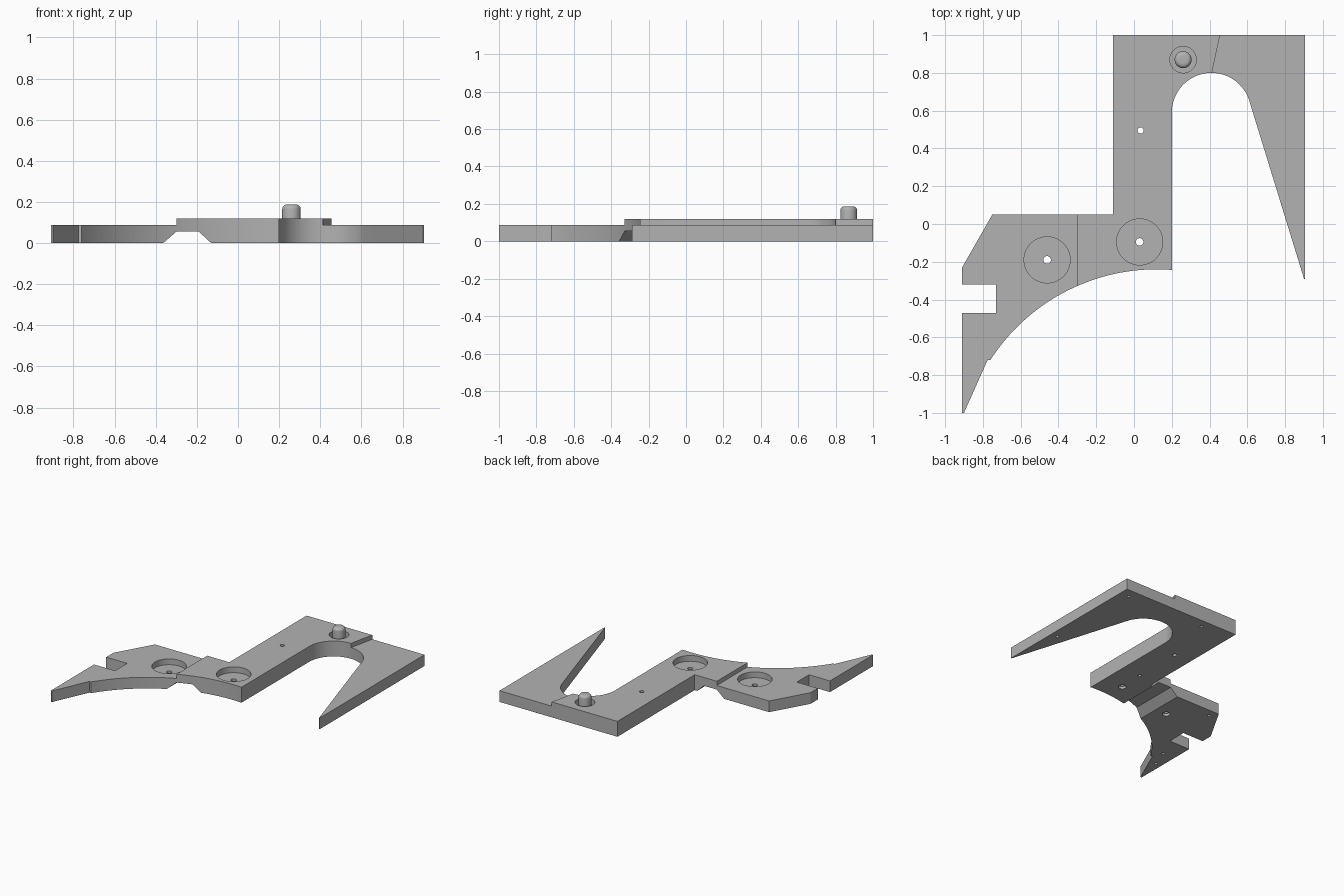
import bpy
import bmesh
import math

cube = bpy.data.objects.get("Cube")
if cube:
    bpy.data.objects.remove(cube, do_unlink=True)

grey = bpy.data.materials.new("plain grey")
grey.use_nodes = True
colour = (0.45, 0.45, 0.45, 1)
grey.diffuse_color = colour
grey.node_tree.nodes["Principled BSDF"].inputs["Base Color"].default_value = colour

LOW, HIGH = 0.087, 0.12


def finish(bm, name):
    bmesh.ops.recalc_face_normals(bm, faces=bm.faces)
    mesh = bpy.data.meshes.new(name)
    bm.to_mesh(mesh)
    bm.free()
    mesh.materials.append(grey)
    obj = bpy.data.objects.new(name, mesh)
    bpy.context.collection.objects.link(obj)
    return obj


def prism(name, outline, start, end, axis="z"):
    """Extrude an outline along z, or an x-z outline along y."""
    bm = bmesh.new()

    def place(a, b, c):
        return (a, b, c) if axis == "z" else (a, c, b)

    face = bm.faces.new([bm.verts.new(place(a, b, start)) for a, b in outline])
    extruded = bmesh.ops.extrude_face_region(bm, geom=[face])["geom"]
    move = place(0, 0, end - start)
    bmesh.ops.translate(bm, vec=move, verts=[v for v in extruded if isinstance(v, bmesh.types.BMVert)])
    return finish(bm, name)


def arc(x, y, r, start, end, count):
    angles = [math.radians(start + (end - start) * i / count) for i in range(count + 1)]
    return [(x + r * math.cos(a), y + r * math.sin(a)) for a in angles]


def disc(name, x, y, r, start, end, count=32):
    return prism(name, arc(x, y, r, 0, 360, count)[:-1], start, end)


def activate(obj):
    bpy.ops.object.select_all(action="DESELECT")
    obj.select_set(True)
    bpy.context.view_layer.objects.active = obj


def cut(body, cutter):
    cutter.hide_render = True
    mod = body.modifiers.new("cut", "BOOLEAN")
    mod.operation = "DIFFERENCE"
    mod.solver = "EXACT"
    mod.object = cutter
    activate(body)
    bpy.ops.object.modifier_apply(modifier=mod.name)
    bpy.data.objects.remove(cutter, do_unlink=True)


# Main plate: curved lower edge, round-topped slot, tapered arm, notched wing
outline = [(-0.91, -1), (-0.9, -1), (-0.775, -0.72)]
outline += arc(0.12, -1.287, 1.047, 147.2, 85.6, 36)
outline += [(0.2, -0.245)]
outline += arc(0.41, 0.59, 0.21, 180, 15, 32)
outline += [(0.9, -0.29), (0.905, -0.29), (0.905, 1), (-0.11, 1), (-0.11, 0.05),
            (-0.75, 0.05), (-0.91, -0.23), (-0.91, -0.32), (-0.73, -0.32),
            (-0.73, -0.47), (-0.91, -0.47)]
plate = prism("stepped_plate", outline, 0, HIGH)

# Lower steps on the wing and on the tapered arm
cut(plate, prism("wing_step", [(-1.1, -1.1), (-0.3, -1.1), (-0.3, 0.2), (-1.1, 0.2)], LOW, 0.3))
cut(plate, prism("arm_step", [(0.466, 1.05), (0.391, 0.7), (0.391, -0.5),
                              (1.1, -0.5), (1.1, 1.05)], LOW, 0.3))

# Trapezoid groove underneath
cut(plate, prism("groove", [(-0.375, -0.01), (-0.3, 0.055), (-0.19, 0.055), (-0.12, -0.01)],
                 -0.6, 0.3, axis="y"))

# Round pockets, each with a centre hole widened from below
for x, y, top in ((-0.46, -0.19, LOW), (0.03, -0.095, HIGH)):
    cut(plate, disc("pocket", x, y, 0.122, top - 0.045, 0.3, 64))
    cut(plate, disc("pocket_hole", x, y, 0.02, -0.1, 0.3))
    cut(plate, disc("counterbore", x, y, 0.028, -0.1, 0.02))

# Recess around the pin and the small through hole
cut(plate, disc("pin_recess", 0.26, 0.87, 0.07, HIGH - 0.045, 0.3, 48))
cut(plate, disc("through_hole", 0.035, 0.495, 0.016, -0.1, 0.3))

# Small blind holes underneath
for x, y in ((0.83, 0.93), (0.85, 0.16), (0.15, 0.93), (0.04, 0.11),
             (-0.71, -0.01), (-0.81, -0.64), (-0.86, -0.78)):
    cut(plate, disc("blind_hole", x, y, 0.012, -0.1, 0.04, 16))

# Pin with a rounded top
pin = disc("pin", 0.26, 0.87, 0.045, HIGH - 0.05, 0.187, 40)
bm = bmesh.new()
bm.from_mesh(pin.data)
rim = [e for e in bm.edges if all(v.co.z > 0.18 for v in e.verts)]
bmesh.ops.bevel(bm, geom=rim, offset=0.022, segments=5, profile=0.5, affect="EDGES")
bm.to_mesh(pin.data)
bm.free()

for part in (plate, pin):
    activate(part)
    bpy.ops.object.shade_smooth_by_angle(angle=math.radians(25))
